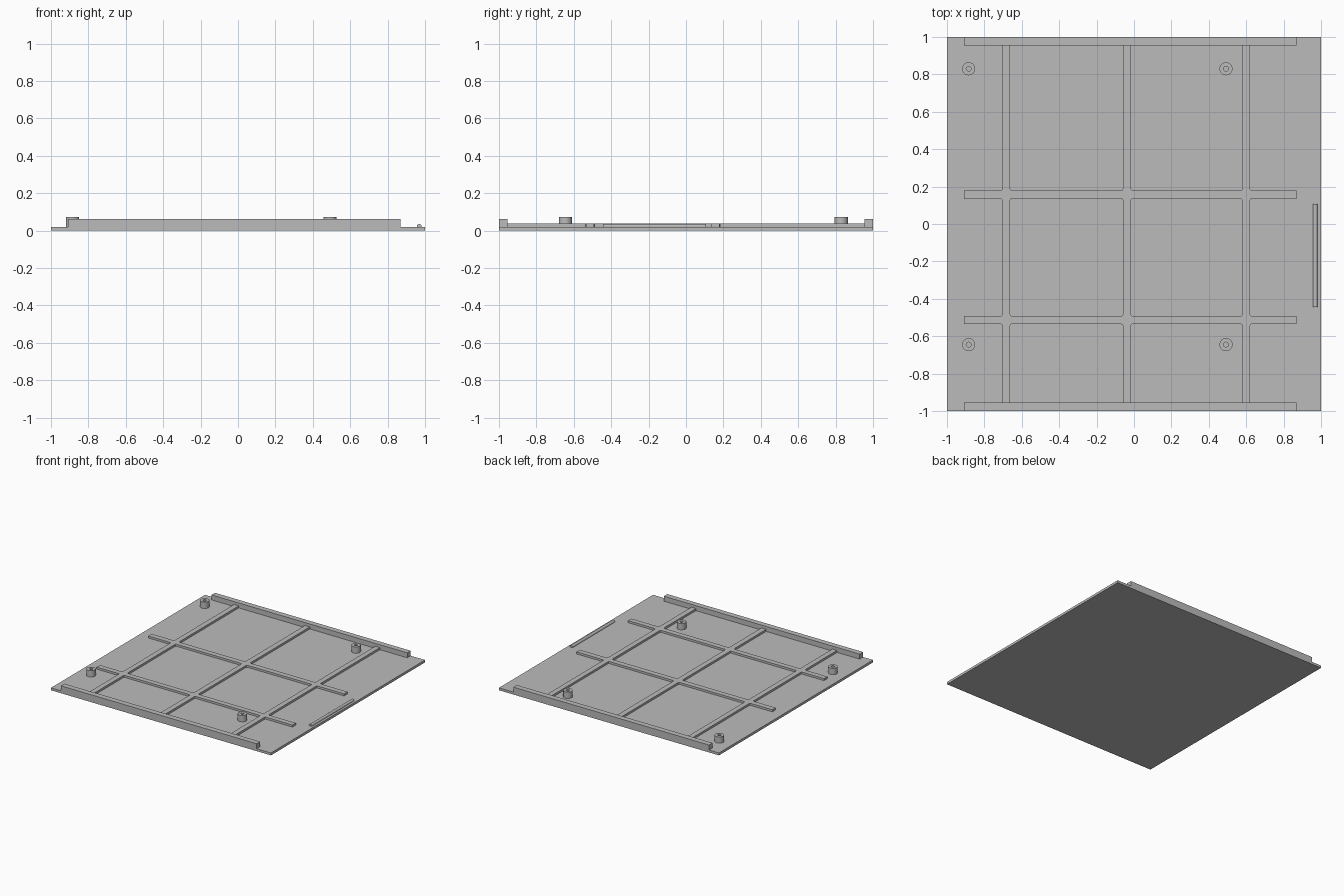
import bpy, bmesh, math
from mathutils import Matrix, Vector

if "Cube" in bpy.data.objects:
    bpy.data.objects.remove(bpy.data.objects["Cube"])

grey = bpy.data.materials.new("plain grey")
grey.use_nodes = True
grey.diffuse_color = (0.5, 0.5, 0.5, 1)
grey.node_tree.nodes["Principled BSDF"].inputs["Base Color"].default_value = (0.5, 0.5, 0.5, 1)

FLOOR = 0.02
WALL_IN = 0.955


def finish(name, bm, smooth=False):
    bmesh.ops.recalc_face_normals(bm, faces=bm.faces)
    mesh = bpy.data.meshes.new(name)
    bm.to_mesh(mesh)
    bm.free()
    mesh.materials.append(grey)
    ob = bpy.data.objects.new(name, mesh)
    bpy.context.collection.objects.link(ob)
    if smooth:
        bpy.ops.object.select_all(action='DESELECT')
        ob.select_set(True)
        bpy.context.view_layer.objects.active = ob
        bpy.ops.object.shade_smooth_by_angle(angle=math.radians(35))
    return ob


def box(name, x0, x1, y0, y1, z0, z1):
    bm = bmesh.new()
    size = Matrix.Diagonal((x1 - x0, y1 - y0, z1 - z0, 1))
    place = Matrix.Translation(((x0 + x1) / 2, (y0 + y1) / 2, (z0 + z1) / 2))
    bmesh.ops.create_cube(bm, size=1, matrix=place @ size)
    return finish(name, bm)


# Base panel and the two edge walls
box("base_panel", -1, 1, -1, 1, 0, FLOOR)
box("front_wall", -0.91, 0.87, -1, -WALL_IN, FLOOR - 0.004, 0.061)
box("back_wall", -0.91, 0.87, WALL_IN, 1, FLOOR - 0.004, 0.061)

# Rib lattice: keep the grid cells that lie on a rib, raise them, round inner corners
xs = [-0.91, -0.705, -0.662, -0.06, -0.016, 0.578, 0.621, 0.87]
ys = [-WALL_IN, -0.535, -0.492, 0.135, 0.179, WALL_IN]
bm = bmesh.new()
grid = [[bm.verts.new((x, y, FLOOR - 0.004)) for y in ys] for x in xs]
for i in range(len(xs) - 1):
    for j in range(len(ys) - 1):
        if i % 2 or j % 2:
            bm.faces.new((grid[i][j], grid[i + 1][j], grid[i + 1][j + 1], grid[i][j + 1]))
bmesh.ops.delete(bm, geom=[v for v in bm.verts if not v.link_faces], context='VERTS')
raised = bmesh.ops.extrude_face_region(bm, geom=bm.faces[:])["geom"]
bmesh.ops.translate(bm, vec=(0, 0, 0.037 - FLOOR + 0.004),
                    verts=[g for g in raised if isinstance(g, bmesh.types.BMVert)])
bmesh.ops.recalc_face_normals(bm, faces=bm.faces)
corners = [e for e in bm.edges
           if abs(e.verts[0].co.z - e.verts[1].co.z) > 0.01
           and len(e.link_faces) == 2 and e.calc_face_angle_signed() < -0.5]
bmesh.ops.bevel(bm, geom=corners, offset=0.008, segments=2, profile=0.5, affect='EDGES')
finish("rib_lattice", bm)


# Hollow screw bosses, spun from a ring profile
def boss(name, x, y):
    bm = bmesh.new()
    ring = [(0.035, FLOOR - 0.004), (0.035, 0.072), (0.013, 0.072),
            (0.013, FLOOR + 0.001), (0, FLOOR + 0.001)]
    verts = [bm.verts.new((r, 0, z)) for r, z in ring]
    edges = [bm.edges.new(pair) for pair in zip(verts, verts[1:])]
    bmesh.ops.spin(bm, geom=verts + edges, cent=(0, 0, 0), axis=(0, 0, 1),
                   angle=math.tau, steps=32)
    bmesh.ops.remove_doubles(bm, verts=bm.verts, dist=0.0002)
    bmesh.ops.translate(bm, vec=Vector((x, y, 0)), verts=bm.verts)
    finish(name, bm, smooth=True)


for side, x in (("right", -0.884), ("left", 0.492)):
    for end, y in (("front", -0.645), ("back", 0.83)):
        boss(f"{end}_{side}_boss", x, y)

# Rounded latch ridge near the left edge
bm = bmesh.new()
turn = Matrix.Rotation(math.pi / 2, 4, 'X')
bmesh.ops.create_cone(bm, cap_ends=True, segments=24, radius1=0.0125, radius2=0.0125,
                      depth=0.55, matrix=Matrix.Translation((0.969, -0.168, 0.0225)) @ turn)
finish("latch_ridge", bm, smooth=True)
